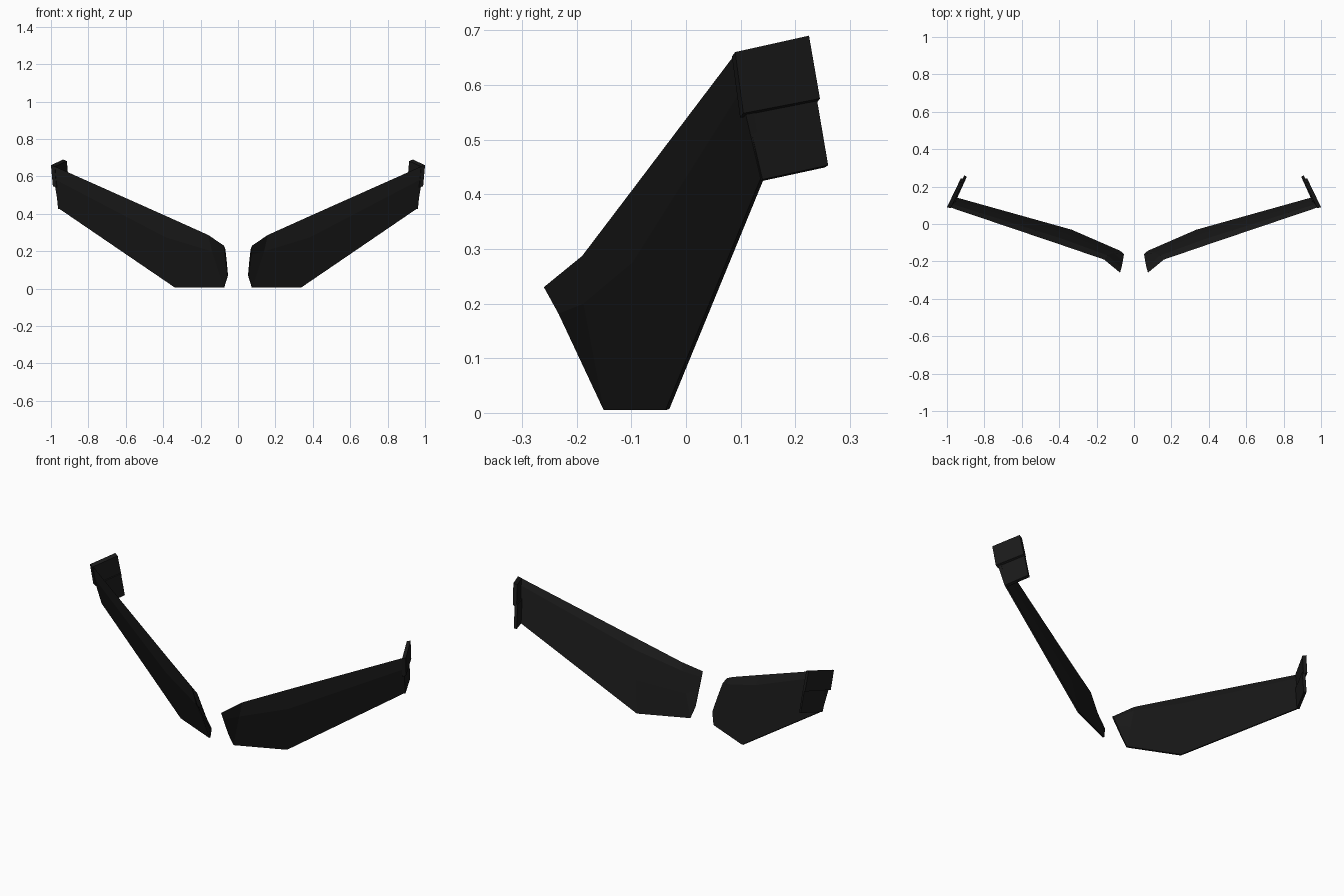
import bpy, bmesh
from mathutils import Vector

if "Cube" in bpy.data.objects:
    bpy.data.objects.remove(bpy.data.objects["Cube"])

black = bpy.data.materials.new("black")
black.diffuse_color = (0.01, 0.01, 0.01, 1)
black.use_nodes = True
black.node_tree.nodes["Principled BSDF"].inputs["Base Color"].default_value = black.diffuse_color


def loft(name, rings, side):
    """Skin closed rings of equal length, cap both ends, flip to the given side."""
    bm = bmesh.new()
    rows = [[bm.verts.new((p[0] * side, p[1], p[2])) for p in r] for r in rings]
    n = len(rows[0])
    for a, b in zip(rows, rows[1:]):
        for i in range(n):
            j = (i + 1) % n
            bm.faces.new((a[i], a[j], b[j], b[i]))
    bm.faces.new(rows[0])
    bm.faces.new(rows[-1])
    bmesh.ops.recalc_face_normals(bm, faces=bm.faces)
    me = bpy.data.meshes.new(name)
    bm.to_mesh(me)
    bm.free()
    me.materials.append(black)
    ob = bpy.data.objects.new(name, me)
    bpy.context.collection.objects.link(ob)
    return ob


BACK = Vector((-0.41, 0.88, 0.26)).normalized()   # rear normal of the wing plane


def section(lead, trail, front, back):
    """Thin aerofoil slice from leading edge to trailing edge."""
    a, b = Vector(lead), Vector(trail)
    edge = BACK * 0.004
    return [a, a.lerp(b, 0.3) - BACK * front, b - edge,
            b + edge, a.lerp(b, 0.55) + BACK * back * 0.8, a.lerp(b, 0.15) + BACK * back]


def plate(corners, offset):
    outer = [Vector(c) for c in corners]
    return [outer, [c + Vector(offset) for c in outer]]


# Blade slices from the inner end to the outer end
blade = [
    section((0.075, -0.26, 0.23), (0.055, -0.165, 0.07), 0.002, 0.012),
    section((0.16, -0.19, 0.287), (0.075, -0.147, 0.006), 0.012, 0.018),
    section((0.40, -0.108, 0.395), (0.335, -0.034, 0.006), 0.014, 0.02),
    section((0.992, 0.092, 0.659), (0.957, 0.14, 0.43), 0.008, 0.012),
]

# Backswept end plates: thicker upper half, recessed lower half
upper = plate([(1.0, 0.09, 0.66), (0.935, 0.225, 0.69),
               (0.925, 0.245, 0.575), (0.99, 0.105, 0.548)], (-0.020, -0.006, -0.008))
lower = plate([(0.975, 0.11, 0.555), (0.917, 0.238, 0.582),
               (0.908, 0.26, 0.453), (0.962, 0.14, 0.427)], (-0.014, -0.006, -0.004))

for side, tag in ((1, "right"), (-1, "left")):
    loft(tag + "_wing_blade", blade, side)
    loft(tag + "_upper_end_plate", upper, side)
    loft(tag + "_lower_end_plate", lower, side)
